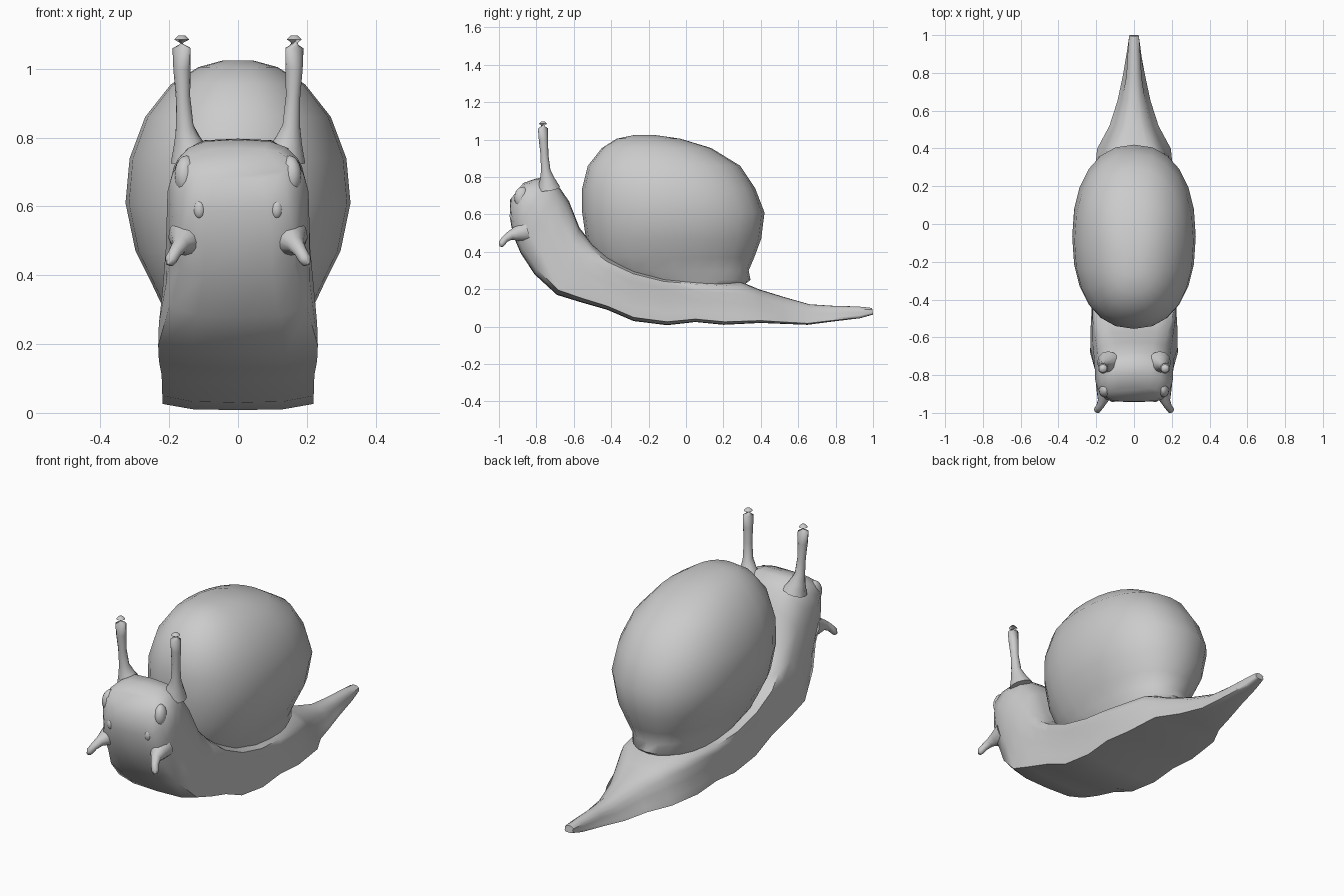
import bpy, bmesh, math
from mathutils import Vector

if "Cube" in bpy.data.objects:
    bpy.data.objects.remove(bpy.data.objects["Cube"])


def finish(name, bm, angle=50):
    bmesh.ops.recalc_face_normals(bm, faces=bm.faces)
    me = bpy.data.meshes.new(name)
    bm.to_mesh(me)
    bm.free()
    ob = bpy.data.objects.new(name, me)
    bpy.context.collection.objects.link(ob)
    bpy.ops.object.select_all(action='DESELECT')
    ob.select_set(True)
    bpy.context.view_layer.objects.active = ob
    bpy.ops.object.shade_smooth_by_angle(angle=math.radians(angle))
    return ob


def loft(name, rings, angle=50):
    """Skin a list of equal-length closed rings and cap both ends."""
    bm = bmesh.new()
    vs = [[bm.verts.new(p) for p in r] for r in rings]
    n = len(vs[0])
    for a, b in zip(vs, vs[1:]):
        for i in range(n):
            j = (i + 1) % n
            bm.faces.new((a[i], a[j], b[j], b[i]))
    bm.faces.new(vs[0])
    bm.faces.new(vs[-1])
    return finish(name, bm, angle)


def tube(name, path):
    """Round tube through (x, y, z, radius) points."""
    pts = [Vector(p[:3]) for p in path]
    rings = []
    for i, p in enumerate(path):
        d = pts[min(i + 1, len(pts) - 1)] - pts[max(i - 1, 0)]
        q = d.to_track_quat('Z', 'Y')
        rings.append([pts[i] + q @ Vector((p[3] * math.cos(k * math.pi / 6),
                                           p[3] * math.sin(k * math.pi / 6), 0)) for k in range(12)])
    return loft(name, rings, 70)


def eye(name, loc, size, turn):
    bm = bmesh.new()
    bmesh.ops.create_uvsphere(bm, u_segments=16, v_segments=10, radius=1)
    ob = finish(name, bm, 60)
    ob.location, ob.scale = loc, size
    ob.rotation_euler.z = turn


# Body: bottom y,z / top y,z / half widths at the sole edge, middle and top
stations = [
    (1.0, .065, .995, .10, .02, .022, .014),
    (.93, .045, .92, .108, .032, .03, .018),
    (.78, .027, .78, .112, .06, .04, .025),
    (.65, .01, .66, .12, .088, .065, .035),
    (.52, .015, .52, .16, .13, .10, .06),
    (.40, .02, .39, .20, .195, .155, .11),
    (.20, .01, .30, .238, .215, .20, .17),
    (.05, .025, .05, .25, .22, .212, .215),
    (-.10, .008, -.12, .268, .22, .212, .225),
    (-.28, .03, -.28, .31, .22, .212, .225),
    (-.42, .09, -.42, .375, .222, .215, .22),
    (-.56, .13, -.50, .44, .23, .22, .20),
    (-.69, .17, -.57, .53, .232, .22, .175),
    (-.81, .28, -.625, .67, .20, .21, .16),
    (-.885, .395, -.68, .75, .165, .207, .155),
    (-.925, .49, -.735, .797, .165, .205, .15),
    (-.942, .585, -.80, .793, .145, .192, .14),
    (-.94, .68, -.87, .768, .115, .15, .115),
]
rings = []
for yb, zb, yt, zt, wb, wm, wt in stations:
    half = [(0, 0), (.6 * wb, .01), (wb, .07), ((wb + wm) / 2 + .004, .25), (wm, .5),
            ((wm + wt) / 2 + .008, .74), (wt, .9), (.65 * wt, .985), (0, 1)]
    full = half + [(-x, t) for x, t in half[-2:0:-1]]
    rings.append([(x, yb + (yt - yb) * t, zb + (zt - zb) * t) for x, t in full])
loft("body", rings, 60)

# Shell: horizontal oval rings z, front y, back y, half width
levels = [(.20, -.25, .28, .17), (.25, -.36, .345, .195), (.30, -.46, .335, .215),
          (.37, -.50, .365, .248), (.47, -.535, .402, .298), (.61, -.555, .42, .327),
          (.74, -.555, .37, .315), (.86, -.525, .29, .27), (.955, -.45, .135, .195),
          (1.005, -.37, -.03, .115), (1.024, -.28, -.16, .045)]
rings = []
for z, y0, y1, w in levels:
    ring = []
    for k in range(24):
        c, s = math.cos(k * math.pi / 12), math.sin(k * math.pi / 12)
        e = 2 / 2.25
        ring.append((w * math.copysign(abs(c) ** e, c),
                     (y0 + y1) / 2 + (y1 - y0) / 2 * math.copysign(abs(s) ** e, s), z))
    rings.append(ring)
loft("shell", rings, 60)

# Paired tentacles and eyes
for side, s in (("left", -1), ("right", 1)):
    tube("upper_tentacle_" + side, [(s * .135, -.735, .74, .062), (s * .147, -.742, .79, .04),
         (s * .155, -.75, .835, .026), (s * .16, -.757, .92, .021), (s * .163, -.762, 1.0, .025),
         (s * .164, -.765, 1.06, .027), (s * .164, -.765, 1.085, .022), (s * .164, -.765, 1.097, .01)])
    tube("lower_feeler_" + side, [(s * .145, -.86, .51, .06), (s * .158, -.905, .497, .04),
         (s * .168, -.94, .488, .025), (s * .182, -.968, .468, .019),
         (s * .195, -.985, .445, .018), (s * .2, -.988, .43, .01)])
    eye("large_eye_" + side, (s * .15, -.875, .69), (.034, .044, .058), s * .35)
    eye("small_eye_" + side, (s * .112, -.925, .592), (.018, .018, .028), 0)
